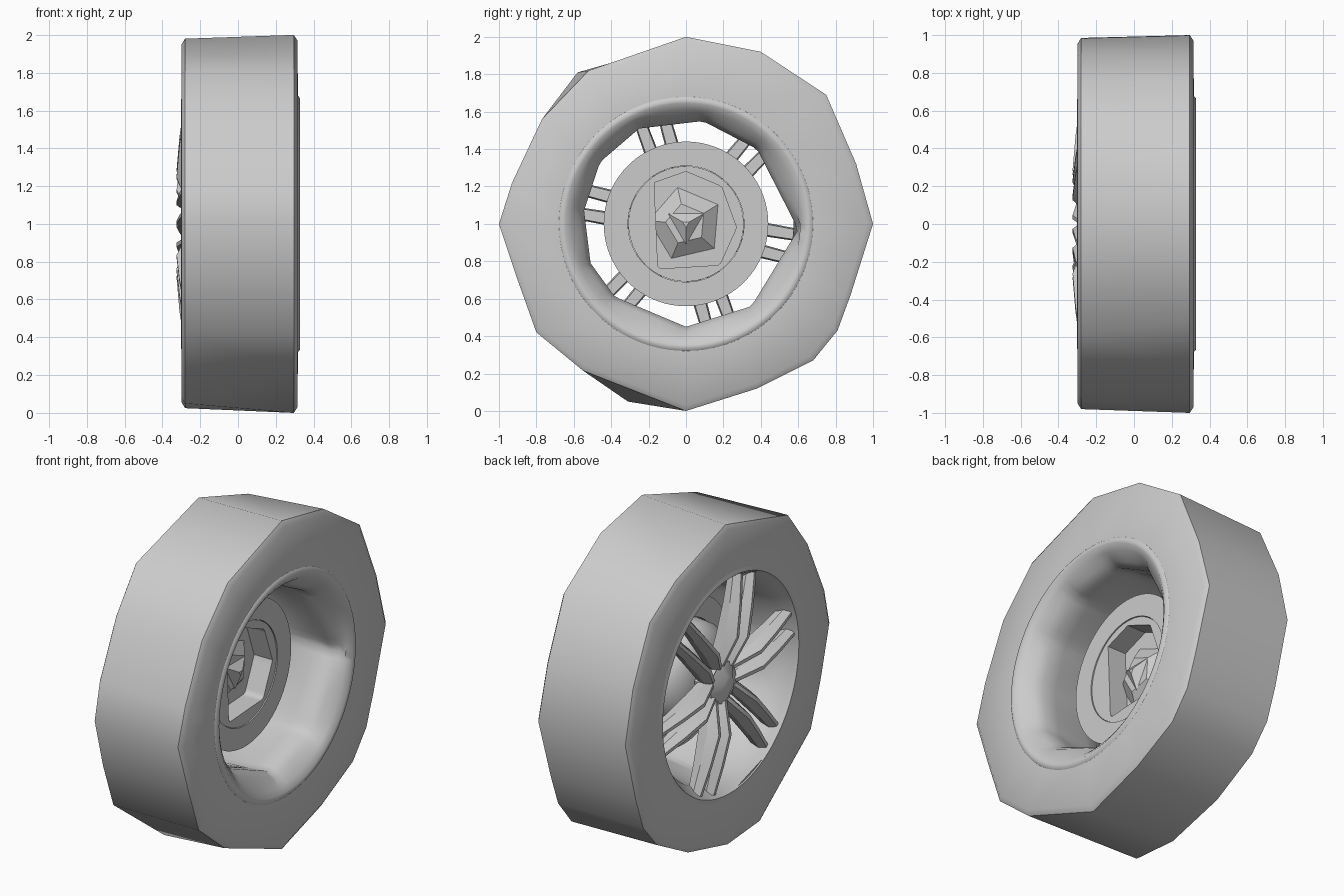
import bpy, bmesh, math
from mathutils import Vector

if "Cube" in bpy.data.objects:
    bpy.data.objects.remove(bpy.data.objects["Cube"])

N = 96
CZ = 1.0  # axle height


def finish(bm, name, angle=35):
    bmesh.ops.recalc_face_normals(bm, faces=bm.faces)
    me = bpy.data.meshes.new(name)
    bm.to_mesh(me)
    bm.free()
    ob = bpy.data.objects.new(name, me)
    ob.location.z = CZ
    bpy.context.collection.objects.link(ob)
    bpy.ops.object.select_all(action='DESELECT')
    ob.select_set(True)
    bpy.context.view_layer.objects.active = ob
    bpy.ops.object.shade_smooth_by_angle(angle=math.radians(angle))
    return ob


def bridge(name, rows, angle=35, closed=False, caps=False):
    """Skin between rows of (x, y, z) points that each form a loop."""
    bm = bmesh.new()
    loops = [[bm.verts.new(p) for p in row] for row in rows]
    pairs = list(zip(loops, loops[1:]))
    if closed:
        pairs.append((loops[-1], loops[0]))
    for a, b in pairs:
        for i in range(len(a)):
            j = (i + 1) % len(a)
            bm.faces.new((a[i], a[j], b[j], b[i]))
    if caps:
        bm.faces.new(loops[0])
        bm.faces.new(loops[-1])
    return finish(bm, name, angle)


def radius(shape, th):
    """Radius at an angle: a plain number, or a star polygon in (y, z)."""
    if isinstance(shape, (int, float)):
        return shape
    d = Vector((math.cos(th), math.sin(th)))
    pts = [Vector(p) for p in shape]
    for a, b in zip(pts, pts[1:] + pts[:1]):
        if a.cross(d) >= -1e-7 and d.cross(b) > -1e-7 and (a + b).dot(d) > 0:
            return a.cross(b - a) / d.cross(b - a)
    return 0.5


def lathe(name, rings, sides=N, turn=0.0, **kw):
    """Rings of (x, shape, scale) around the axle."""
    rows = []
    for x, shape, s in rings:
        ths = [turn + 2 * math.pi * i / sides for i in range(sides)]
        rows.append([(x, radius(shape, t) * s * math.cos(t), radius(shape, t) * s * math.sin(t))
                     for t in ths])
    return bridge(name, rows, **kw)


# Faceted outlines, counter-clockwise in (y, z)
right = [(1, 0), (.91, .32), (.75, .69), (.4, .92), (0, 1), (-.52, .82),
         (-.77, .56), (-.93, .22), (-1, 0), (-.9, -.3), (-.8, -.58),
         (-.55, -.785), (0, -1), (.38, -.88), (.68, -.73), (.81, -.57), (.88, -.38)]
left = [(.985, 0), (.91, .32), (.75, .66), (.5, .82), (.02, .98), (-.58, .81),
        (-.77, .56), (-.93, .22), (-.98, 0), (-.9, -.3), (-.8, -.58),
        (-.31, -.95), (0, -.975), (.38, -.88), (.68, -.72), (.81, -.57), (.88, -.38)]
opening = [(.6, -.03), (.38, .4), (.09, .55), (-.25, .51), (-.46, .33),
           (-.545, .07), (-.51, -.21), (-.38, -.39), (0, -.55), (.35, -.44)]
recess = [(.27, -.02), (.19, .2), (0, .28), (-.17, .22), (-.15, -.24), (.18, -.22)]

# Tyre: faceted tread with smooth shading, sidewalls running in to the rim
bead = [tuple(Vector(p).normalized() * .67) for p in right]
bridge("tyre", [[(x, y * s, z * s) for y, z in outline] for x, outline, s in
                ((-.295, bead, 1), (-.298, left, .97), (-.28, left, 1),
                 (.295, right, 1), (.315, right, .97), (.317, bead, 1))], angle=50)

# Rim barrel with rolled lips on both sides
lathe("rim", [(.316, .68, 1), (.328, .665, 1), (.325, .645, 1), (.30, .61, 1),
              (.25, opening, 1.05), (.2, opening, 1), (.1, opening, 1.02),
              (-.12, .575, 1), (-.22, .60, 1), (-.27, .635, 1),
              (-.302, .655, 1), (-.296, .68, 1)], angle=50)

# Brake disc and drum with a polygonal recess in the inboard face
lathe("brake_disc", [(.05, .31, 1), (.05, .44, 1), (.01, .44, 1), (.01, .31, 1)], closed=True)
lathe("brake_drum", [(-.08, .01, 1), (-.08, recess, 1), (.044, recess, 1), (.044, .308, 1),
                     (-.06, .30, 1), (-.12, .26, 1),
                     (-.16, .18, 1), (-.18, .08, 1)], caps=True)

# Axle stub in the recess and outer centre cap
lathe("axle_stub", [(-.08, .2, 1), (-.02, .11, 1)], sides=5, turn=1.8, caps=True)
lathe("axle_tip", [(-.02, .11, 1), (.02, .02, 1)], sides=3, turn=-math.pi / 2, caps=True)
lathe("centre_hub", [(-.17, .17, 1), (-.25, .14, 1)], sides=6, turn=.3, caps=True)
lathe("centre_cap", [(-.25, .13, 1), (-.29, .05, 1)], sides=6, turn=.3, caps=True)

# Six pairs of ridged spokes: (distance out, ridge x, back x, half width)
stations = [(.10, -.26, -.18, .035), (.28, -.325, -.2, .038),
            (.46, -.31, -.21, .036), (.635, -.285, -.21, .032)]
for k in range(6):
    ang = math.radians(-12 + 60 * k)
    u = Vector((0, math.cos(ang), math.sin(ang)))
    v = Vector((0, -math.sin(ang), math.cos(ang)))
    for side in (-1, 1):
        rows = []
        for r, front, back, w in stations:
            off = side * (.042 + .04 * r)
            mid = (front + back) / 2
            section = [(-w * .3, front), (w * .3, front), (w, mid),
                       (w * .8, back), (-w * .8, back), (-w, mid)]
            rows.append([u * r + v * (off + t) + Vector((x, 0, 0)) for t, x in section])
        bridge(f"spoke_{k + 1}_{'a' if side < 0 else 'b'}", rows, angle=30, caps=True)
